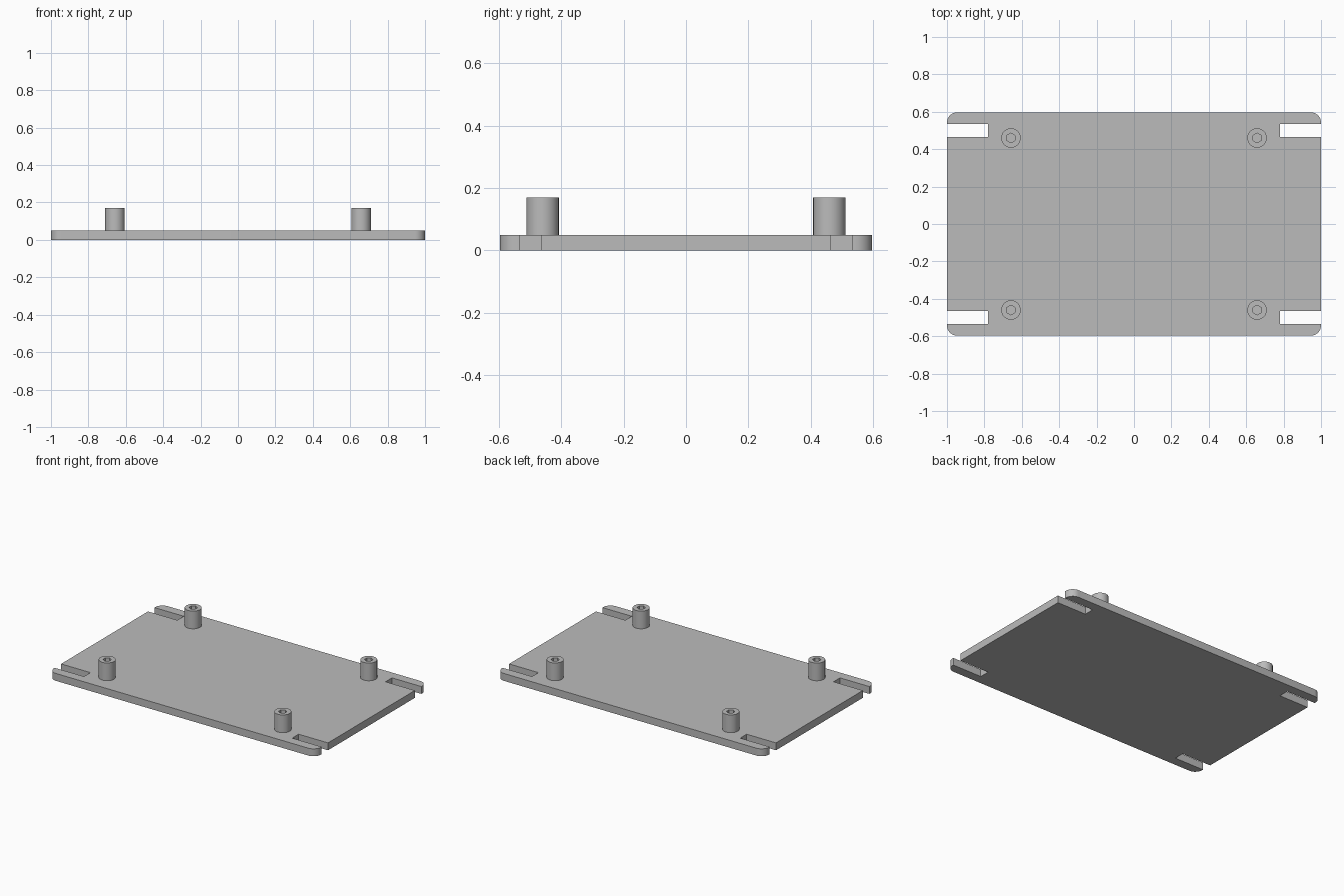
import bpy
import bmesh
from math import pi, sin, cos, radians

cube = bpy.data.objects.get("Cube")
if cube:
    bpy.data.objects.remove(cube, do_unlink=True)

grey = bpy.data.materials.new("plain grey")
grey.use_nodes = True
colour = (0.5, 0.5, 0.5, 1)
grey.diffuse_color = colour
grey.node_tree.nodes["Principled BSDF"].inputs["Base Color"].default_value = colour

HALF_X, HALF_Y, THICK = 1.0, 0.597, 0.05
SLOT_X, SLOT_IN, SLOT_OUT = 0.78, 0.465, 0.534
CORNER = 0.055
POST_X, POST_Y, POST_R, POST_TOP = 0.658, 0.46, 0.052, 0.17
HOLE_R, SIDES = 0.026, 48


def finish(bm, name):
    bmesh.ops.recalc_face_normals(bm, faces=bm.faces[:])
    mesh = bpy.data.meshes.new(name)
    bm.to_mesh(mesh)
    bm.free()
    mesh.materials.append(grey)
    obj = bpy.data.objects.new(name, mesh)
    bpy.context.collection.objects.link(obj)
    bpy.ops.object.select_all(action="DESELECT")
    obj.select_set(True)
    bpy.context.view_layer.objects.active = obj
    bpy.ops.object.shade_smooth_by_angle(angle=radians(30))
    return obj


# Base plate: one quarter of the outline, mirrored round, with open end slots
quarter = [(HALF_X, SLOT_IN), (SLOT_X, SLOT_IN), (SLOT_X, SLOT_OUT), (HALF_X, SLOT_OUT)]
for i in range(9):
    a = i / 8 * pi / 2
    quarter.append((HALF_X - CORNER + CORNER * cos(a), HALF_Y - CORNER + CORNER * sin(a)))
half = quarter + [(-x, y) for x, y in reversed(quarter)]
outline = half + [(x, -y) for x, y in reversed(half)]

bm = bmesh.new()
bottom = bm.faces.new([bm.verts.new((x, y, 0)) for x, y in outline])
extruded = bmesh.ops.extrude_face_region(bm, geom=[bottom], use_keep_orig=True)
top = [v for v in extruded["geom"] if isinstance(v, bmesh.types.BMVert)]
bmesh.ops.translate(bm, verts=top, vec=(0, 0, THICK))
finish(bm, "base_plate")


# Standoffs: round posts with a hexagonal socket down to the plate
def standoff(name, cx, cy):
    bm = bmesh.new()

    def ring(z, hexagonal):
        verts = []
        for i in range(SIDES):
            a = 2 * pi * i / SIDES
            r = POST_R
            if hexagonal:
                r = HOLE_R * cos(pi / 6) / cos((a + pi / 6) % (pi / 3) - pi / 6)
            verts.append(bm.verts.new((cx + r * cos(a), cy + r * sin(a), z)))
        return verts

    rings = [ring(THICK, False), ring(POST_TOP, False), ring(POST_TOP, True), ring(THICK, True)]
    for lower, upper in zip(rings, rings[1:]):
        for i in range(SIDES):
            j = (i + 1) % SIDES
            bm.faces.new((lower[i], lower[j], upper[j], upper[i]))
    bm.faces.new(rings[-1])
    finish(bm, name)


for end, sy in (("front", -1), ("back", 1)):
    for side, sx in (("right", -1), ("left", 1)):
        standoff(f"{end}_{side}_standoff", sx * POST_X, sy * POST_Y)
